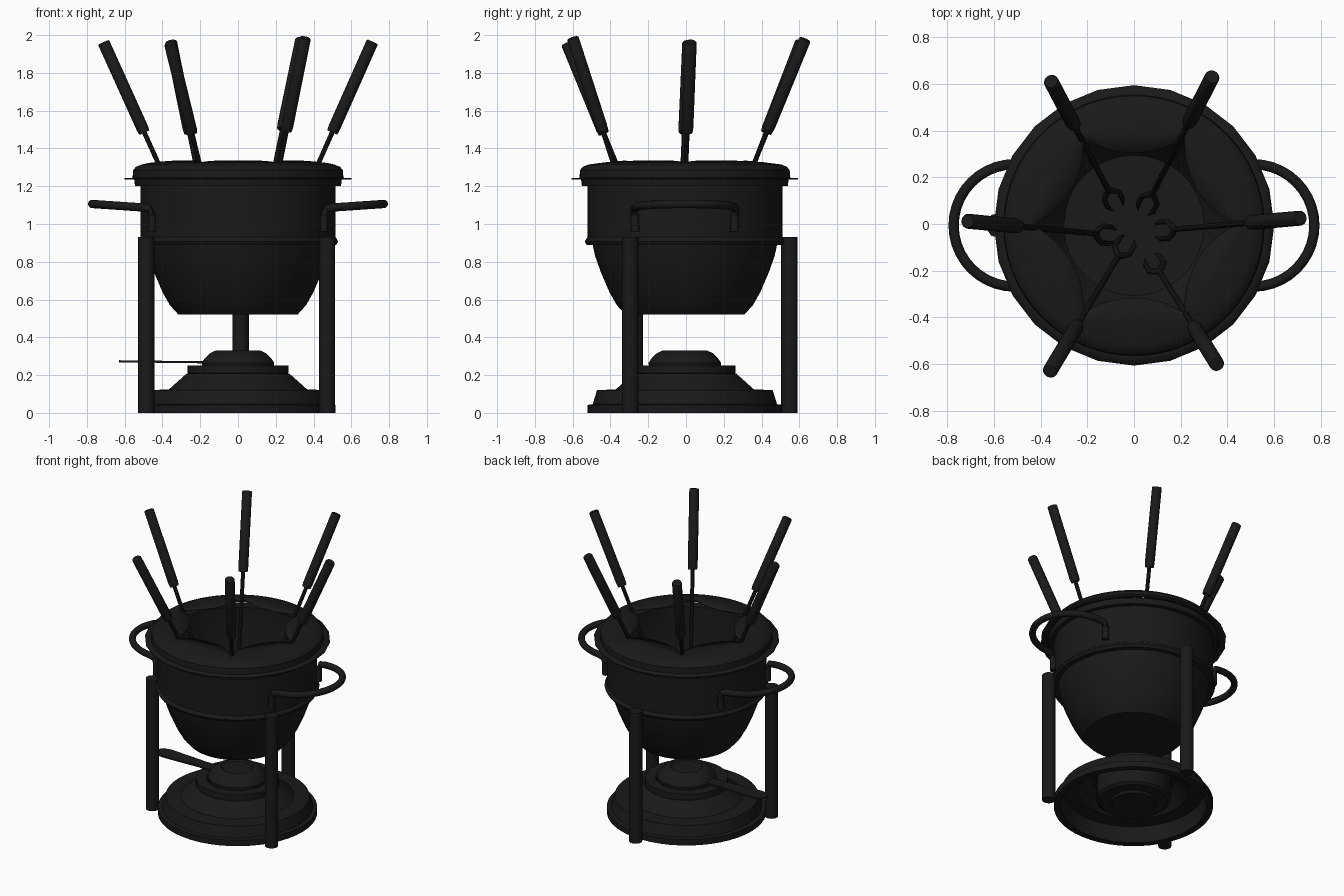
import bpy, bmesh, math
from mathutils import Vector

if "Cube" in bpy.data.objects:
    bpy.data.objects.remove(bpy.data.objects["Cube"])

black = bpy.data.materials.new("black_enamel")
black.diffuse_color = (0.01, 0.01, 0.01, 1)
black.use_nodes = True
black.node_tree.nodes["Principled BSDF"].inputs["Base Color"].default_value = black.diffuse_color
CY = -0.006


def finish(name, bm, angle=35):
    bmesh.ops.recalc_face_normals(bm, faces=bm.faces)
    me = bpy.data.meshes.new(name)
    bm.to_mesh(me)
    bm.free()
    ob = bpy.data.objects.new(name, me)
    bpy.context.collection.objects.link(ob)
    me.materials.append(black)
    bpy.ops.object.select_all(action='DESELECT')
    ob.select_set(True)
    bpy.context.view_layer.objects.active = ob
    bpy.ops.object.shade_smooth_by_angle(angle=math.radians(angle))
    return ob


def skin(bm, rings, close_v=False):
    """Join rings of vertices into quads."""
    n = len(rings[0])
    pairs = list(zip(rings, rings[1:]))
    if close_v:
        pairs.append((rings[-1], rings[0]))
    for a, b in pairs:
        for i in range(n):
            j = (i + 1) % n
            bm.faces.new((a[i], a[j], b[j], b[i]))


def lathe(name, profile, segs=40):
    """Spin an (r, z) profile; r = 0 at both ends closes it, otherwise it loops."""
    bm = bmesh.new()
    rings = [[bm.verts.new((max(r, 1e-5) * math.cos(math.tau * i / segs),
                            max(r, 1e-5) * math.sin(math.tau * i / segs) + CY, z))
              for i in range(segs)] for r, z in profile]
    skin(bm, rings, close_v=profile[0][0] > 0)
    bmesh.ops.remove_doubles(bm, verts=bm.verts, dist=1e-4)
    return finish(name, bm)


def tube(bm, path, radii, segs=12):
    """Sweep a circle along a list of points."""
    rings = []
    for k, p in enumerate(path):
        t = (path[min(k + 1, len(path) - 1)] - path[max(k - 1, 0)]).normalized()
        u = t.cross(Vector((0, 0, 1)) if abs(t.z) < 0.98 else Vector((0, 1, 0))).normalized()
        if k and u.dot(pu) < 0:
            u = -u
        pu, v = u, t.cross(u)
        rings.append([bm.verts.new(p + radii[k] * (u * math.cos(math.tau * i / segs)
                                                   + v * math.sin(math.tau * i / segs)))
                      for i in range(segs)])
    skin(bm, rings)
    bm.faces.new(rings[0])
    bm.faces.new(rings[-1])


# Pot with waist bead and lip
lathe("pot", [(0, .52), (.315, .52), (.36, .57), (.40, .64), (.445, .745), (.475, .83), (.488, .89),
              (.52, .89), (.53, .907), (.52, .925), (.516, .93), (.516, 1.2), (.545, 1.2), (.55, 1.24),
              (.48, 1.24), (.48, .93), (.45, .83), (.42, .745), (.37, .64), (.30, .55), (0, .55)], 48)

# Fork guide: ring cover with six inward lobes between the forks
bm = bmesh.new()
N, D, R = 144, .70, .39
outer = [(.60, 1.243), (.558, 1.245), (.555, 1.285), (.54, 1.303), (.51, 1.315)]
rings = [[] for _ in range(len(outer) + 2)]
for i in range(N):
    a = math.tau * i / N
    d = (a % (math.pi / 3)) - math.pi / 6
    rin = D * math.cos(d) - math.sqrt(R * R - (D * math.sin(d)) ** 2)
    f = (a % (math.tau / 24)) - math.pi / 24
    flat = math.cos(math.pi / 24) / math.cos(f)
    pts = [(r * (flat if k == 0 else 1), z) for k, (r, z) in enumerate(outer)]
    zi = 1.315 + .02 * min(1, (.51 - rin) / .15)
    pts += [((.51 + rin) / 2, (1.315 + zi) / 2 + .003), (rin, zi)]
    for ring, (r, z) in zip(rings, pts):
        ring.append(bm.verts.new((r * math.cos(a), r * math.sin(a) + CY, z)))
skin(bm, rings)
guide = finish("fork_guide", bm)
sol = guide.modifiers.new("thickness", 'SOLIDIFY')
sol.thickness = .007

# Pot handles
for side, s in (("left", -1), ("right", 1)):
    path = [Vector((s * .455, .262, .96)), Vector((s * .455, .266, 1.05)), Vector((s * .47, .268, 1.08))]
    for k in range(21):
        a = math.pi / 2 - math.pi * k / 20
        path.append(Vector((s * (.51 + .262 * math.cos(a)), .262 * math.sin(a),
                            1.088 + .018 * math.cos(a))))
    path += [Vector((p.x, -p.y, p.z)) for p in reversed(path[:3])]
    bm = bmesh.new()
    tube(bm, [p + Vector((0, CY, 0)) for p in path], [.022] * len(path))
    finish("pot_handle_" + side, bm)

# Three stand legs
for k in range(3):
    a = math.radians(88.5 + 120 * k)
    p = Vector((.553 * math.cos(a), .553 * math.sin(a) + CY, 0))
    bm = bmesh.new()
    tube(bm, [p, p + Vector((0, 0, .93))], [.043, .043], 20)
    finish("stand_leg_%d" % (k + 1), bm)

# Hollow base plate
lathe("stand_base", [(.515, 0), (.515, .042), (.488, .046), (.465, .12), (.365, .125), (.272, .208),
                     (.245, .21), (.245, .198), (.265, .196), (.355, .112), (.452, .108), (.478, .03),
                     (.47, 0)], 48)

# Burner cup hanging in the base, and its domed lid
lathe("burner_cup", [(0, .02), (.14, .02), (.15, .035), (.22, .035), (.24, .05), (.24, .208), (.268, .21),
                     (.268, .25), (.2, .25), (.19, .235), (0, .235)])
lathe("burner_lid", [(0, .245), (.19, .245), (.192, .265), (.175, .29), (.15, .315), (.118, .33),
                     (.105, .33), (.095, .322), (0, .322)])

# Flat burner handle
half = [(-.15, .04), (-.28, .04), (-.40, .048), (-.56, .056), (-.61, .045), (-.63, .018)]
bm = bmesh.new()
outline = half + [(x, -y) for x, y in reversed(half)]
face = bm.faces.new([bm.verts.new((x, y + CY, .262 - .012 * (x + .15))) for x, y in outline])
ext = bmesh.ops.extrude_face_region(bm, geom=[face])
for g in ext["geom"]:
    if isinstance(g, bmesh.types.BMVert):
        g.co.z += .011
finish("burner_handle", bm)

# Six forks: grip end and tip positions
forks = [((-.355, .61, 1.965), (-.07, .07)), ((.335, .63, 1.978), (.04, .05)),
         ((-.712, .012, 1.962), (-.08, -.05)), ((.712, .025, 1.965), (.09, -.03)),
         ((-.36, -.63, 1.955), (-.02, -.06)), ((.355, -.60, 1.985), (.07, -.14))]
for k, (top, tip) in enumerate(forks):
    top, tip = Vector(top), Vector((*tip, .565))
    axis = (tip - top).normalized()
    side = axis.cross(Vector((0, 0, 1))).normalized()
    at = lambda d: top + axis * d
    L = (tip - top).length
    bm = bmesh.new()
    tube(bm, [at(0), at(.006), at(.50), at(.525)], [.028, .032, .032, .029], 16)
    finish("fork_grip_%d" % (k + 1), bm)
    bm = bmesh.new()
    tube(bm, [at(.51), at(L - .19)], [.013, .012], 10)
    for s in (-1, 1):
        w = side * s
        tube(bm, [at(L - .21), at(L - .18) + w * .018, at(L - .14) + w * .036,
                  at(L - .05) + w * .036, at(L) + w * .026], [.012, .013, .012, .011, .003], 8)
    finish("fork_shaft_%d" % (k + 1), bm)
